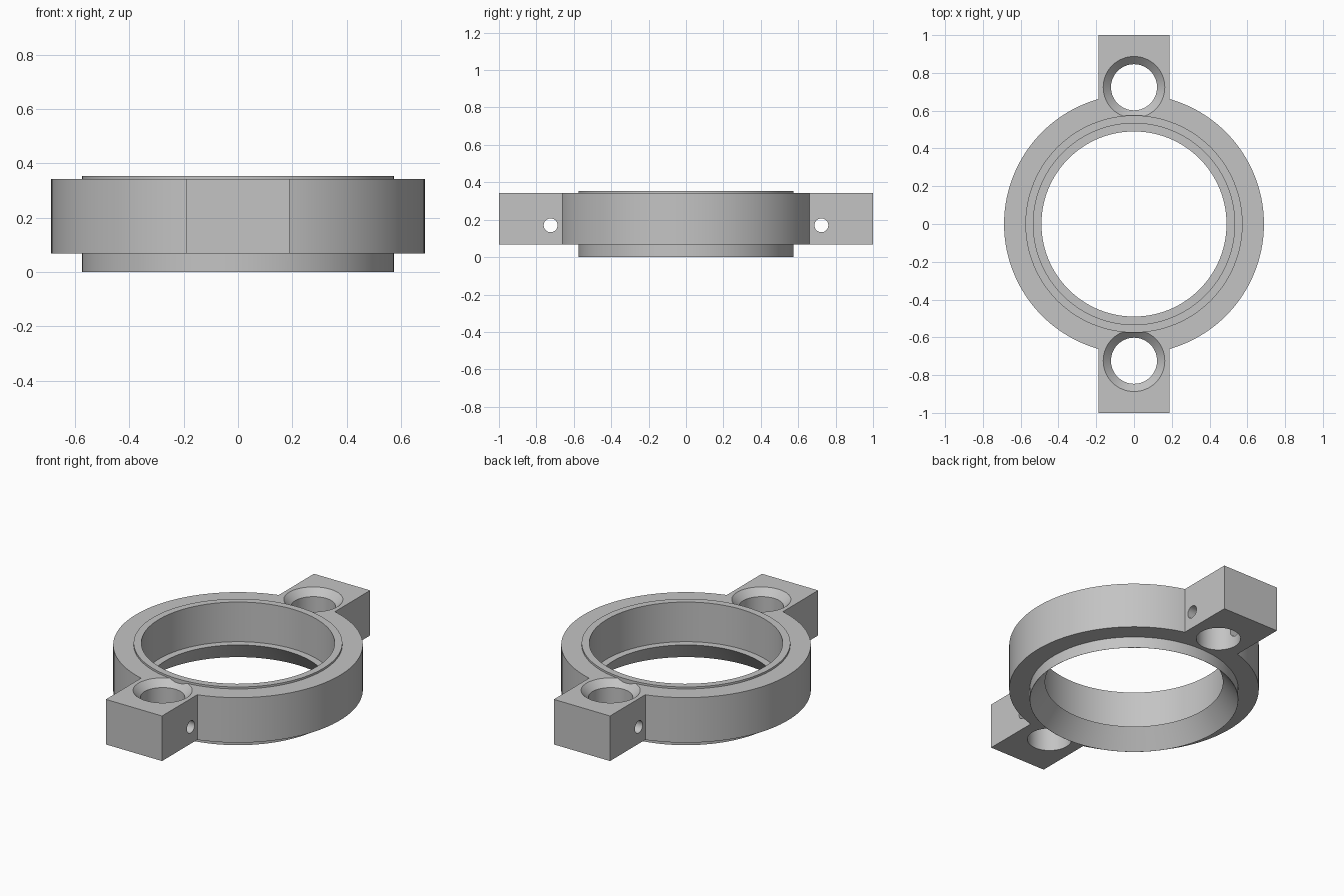
import bpy, bmesh, math
from mathutils import Matrix

if "Cube" in bpy.data.objects:
    bpy.data.objects.remove(bpy.data.objects["Cube"], do_unlink=True)

SEGMENTS = 128
LOW, HIGH = 0.068, 0.342      # underside and top of the clamp body
TOP = 0.354                   # top of the raised sleeve
HOLE_Y = 0.724                # distance of the lug holes from the centre

grey = bpy.data.materials.new("satin grey")
grey.use_nodes = True
colour = (0.55, 0.55, 0.55, 1)
grey.diffuse_color = colour
grey.node_tree.nodes["Principled BSDF"].inputs["Base Color"].default_value = colour


def add_object(name, bm):
    bmesh.ops.recalc_face_normals(bm, faces=bm.faces)
    mesh = bpy.data.meshes.new(name)
    bm.to_mesh(mesh)
    bm.free()
    mesh.materials.append(grey)
    obj = bpy.data.objects.new(name, mesh)
    bpy.context.collection.objects.link(obj)
    return obj


def turned(name, profile, segments=SEGMENTS, matrix=Matrix()):
    """Closed solid of revolution from (radius, height) points."""
    bm = bmesh.new()
    rings = []
    for r, z in profile:
        ring = [bm.verts.new((r * math.cos(a), r * math.sin(a), z))
                for a in (2 * math.pi * i / segments for i in range(segments))]
        rings.append(ring)
    for a, b in zip(rings, rings[1:]):
        for i in range(segments):
            j = (i + 1) % segments
            bm.faces.new((a[i], a[j], b[j], b[i]))
    bm.faces.new(rings[0])
    bm.faces.new(rings[-1])
    bm.transform(matrix)
    return add_object(name, bm)


def combine(target, tool, operation):
    """Apply a boolean and discard the tool."""
    mod = target.modifiers.new(operation, "BOOLEAN")
    mod.operation, mod.solver, mod.object = operation, "EXACT", tool
    bpy.context.view_layer.objects.active = target
    bpy.ops.object.modifier_apply(modifier=mod.name)
    bpy.data.objects.remove(tool, do_unlink=True)


# Clamp body: round disc with a bar forming the two lugs
body = turned("clamp_ring", [(0.688, LOW), (0.688, HIGH)])
bm = bmesh.new()
bmesh.ops.create_cube(bm, size=1, matrix=Matrix.Translation((0, 0, (LOW + HIGH) / 2))
                      @ Matrix.Diagonal((0.378, 2, HIGH - LOW, 1)))
combine(body, add_object("lugs", bm), "UNION")

# Countersunk vertical holes and cross pin holes through each lug
for side in (-1, 1):
    y = side * HOLE_Y
    drill = turned("lug_hole", [(0.122, -0.1), (0.122, HIGH - 0.04), (0.163, HIGH), (0.163, 0.5)],
                   64, Matrix.Translation((0, y, 0)))
    combine(body, drill, "DIFFERENCE")
    pin = turned("pin_hole", [(0.037, -0.4), (0.037, 0.4)], 32,
                 Matrix.Translation((0, y, 0.17)) @ Matrix.Rotation(math.pi / 2, 4, "Y"))
    combine(body, pin, "DIFFERENCE")

# Sleeve standing proud above and below the body
combine(body, turned("sleeve", [(0.575, 0), (0.575, TOP)]), "UNION")

# Stepped bore, flaring out to a thin edge at the bottom
bore = turned("bore", [(0.612, -0.05), (0.574, 0), (0.49, 0.113), (0.533, 0.113), (0.533, 0.6)])
combine(body, bore, "DIFFERENCE")

bpy.ops.object.select_all(action="DESELECT")
body.select_set(True)
bpy.context.view_layer.objects.active = body
bpy.ops.object.shade_smooth_by_angle(angle=math.radians(25))
